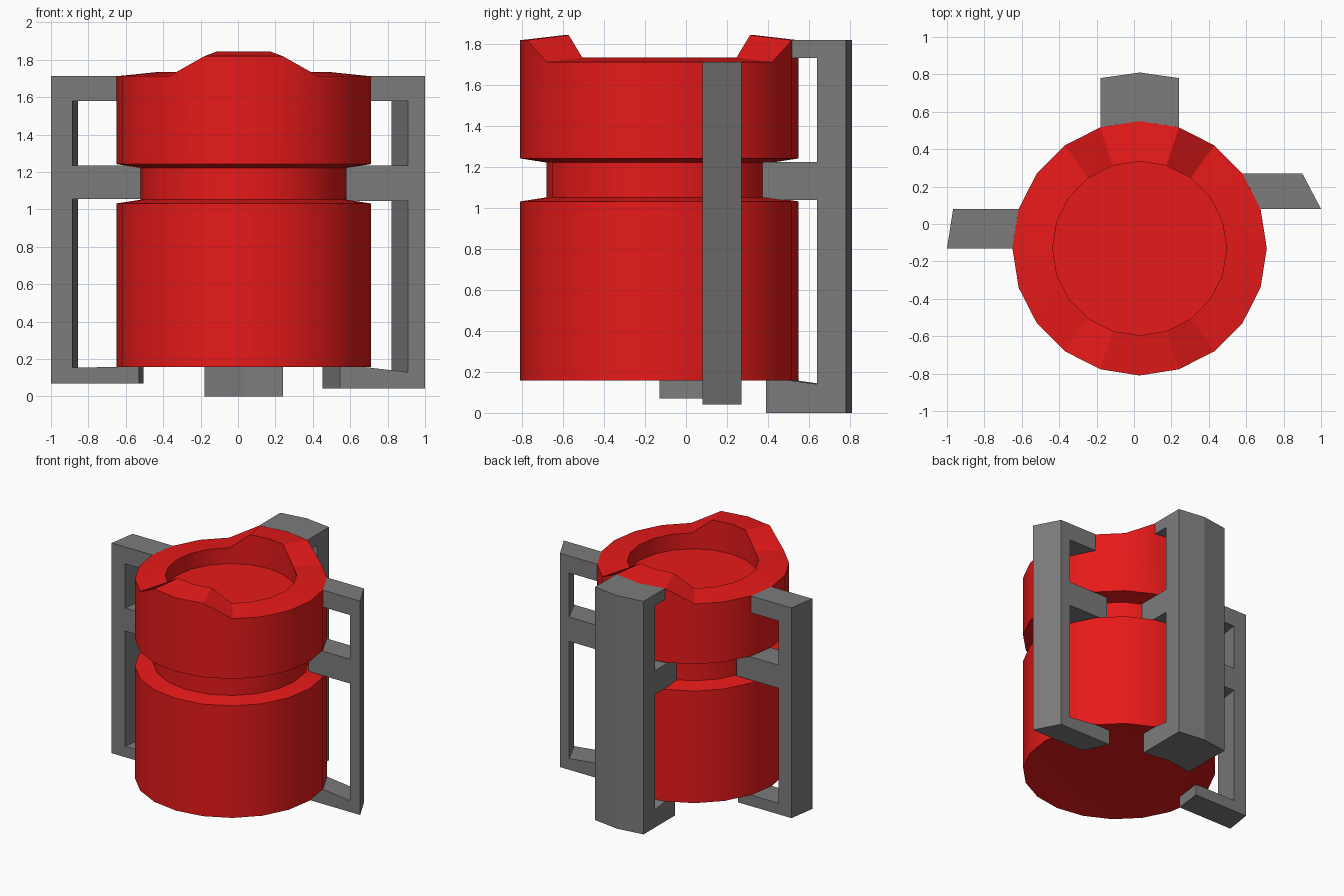
import bpy, bmesh
from math import sin, cos, radians

if "Cube" in bpy.data.objects:
    bpy.data.objects.remove(bpy.data.objects["Cube"])

CX, CY, SIDES = 0.03, -0.13, 20


def finish(bm, name, rgb, smooth):
    bmesh.ops.recalc_face_normals(bm, faces=bm.faces)
    mesh = bpy.data.meshes.new(name)
    bm.to_mesh(mesh)
    bm.free()
    obj = bpy.data.objects.new(name, mesh)
    bpy.context.collection.objects.link(obj)
    mat = bpy.data.materials.new(name + "_colour")
    mat.diffuse_color = (*rgb, 1)
    mat.use_nodes = True
    mat.node_tree.nodes["Principled BSDF"].inputs["Base Color"].default_value = mat.diffuse_color
    mesh.materials.append(mat)
    if smooth:
        bpy.ops.object.select_all(action='DESELECT')
        obj.select_set(True)
        bpy.context.view_layer.objects.active = obj
        bpy.ops.object.shade_smooth_by_angle(angle=radians(25))
    return obj


# Canister: lathed profile; the rim points rise at the front and back
def canister():
    profile = [(0.465, 0.18, 0), (0.68, 0.157, 0), (0.68, 1.032, 0), (0.55, 1.052, 0),
               (0.55, 1.222, 0), (0.68, 1.242, 0), (0.68, 1.712, 0.107),
               (0.465, 1.734, 0.11), (0.465, 1.61, 0)]
    bm = bmesh.new()
    rings = []
    for r, z, lift in profile:
        ring = []
        for i in range(SIDES):
            a = radians(i * 360 / SIDES)
            raised = abs(sin(a)) > 0.9
            ring.append(bm.verts.new((CX + r * cos(a), CY + r * sin(a), z + lift * raised)))
        rings.append(ring)
    for lo, hi in zip(rings, rings[1:]):
        for i in range(SIDES):
            j = (i + 1) % SIDES
            bm.faces.new((lo[i], lo[j], hi[j], hi[i]))
    bm.faces.new(rings[0])
    bm.faces.new(rings[-1])
    finish(bm, "canister", (0.8, 0.01, 0.01), True)


# Handle: E-shaped section at each column, bridged sideways.
# column = (sideways, outer, inner, wall, neck, foot end)
def handle(name, columns, place, z_bottom, z_foot, z_top, z_top_under, z_mid):
    bm = bmesh.new()
    sections = []
    for t, outer, inner, wall, neck, foot in columns:
        section = [(outer, z_bottom), (outer, z_top), (wall, z_top), (wall, z_top_under),
                   (inner, z_top_under), (inner, z_mid[1]), (neck, z_mid[1]),
                   (neck, z_mid[0]), (inner, z_mid[0]), (inner, z_foot),
                   (wall, 0.157), (foot, 0.157), (foot, z_bottom)]
        sections.append([bm.verts.new((*place(r, t), z)) for r, z in section])
    n = len(sections[0])
    for a, b in zip(sections, sections[1:]):
        for i in range(n):
            j = (i + 1) % n
            bm.faces.new((a[i], a[j], b[j], b[i]))
    bm.faces.new(sections[0])
    bm.faces.new(sections[-1])
    finish(bm, name, (0.2, 0.2, 0.2), False)


canister()

handle("back_handle",
       [(-0.18, 0.78, 0.64, 0.517, 0.37, 0.39),
        (0.03, 0.81, 0.67, 0.55, 0.40, 0.42),
        (0.24, 0.78, 0.64, 0.517, 0.37, 0.39)],
       lambda r, t: (t, r), 0.0, 0.14, 1.82, 1.733, (1.04, 1.225))

handle("left_handle",
       [(-0.13, 1.0, 0.885, 0.65, 0.52, 0.53),
        (0.08, 0.967, 0.855, 0.617, 0.493, 0.505)],
       lambda r, t: (-r, t), 0.07, 0.155, 1.712, 1.58, (1.055, 1.235))

handle("right_handle",
       [(0.08, 1.0, 0.91, 0.677, 0.553, 0.545),
        (0.27, 0.90, 0.82, 0.58, 0.475, 0.452)],
       lambda r, t: (r, t), 0.042, 0.13, 1.712, 1.58, (1.045, 1.235))
